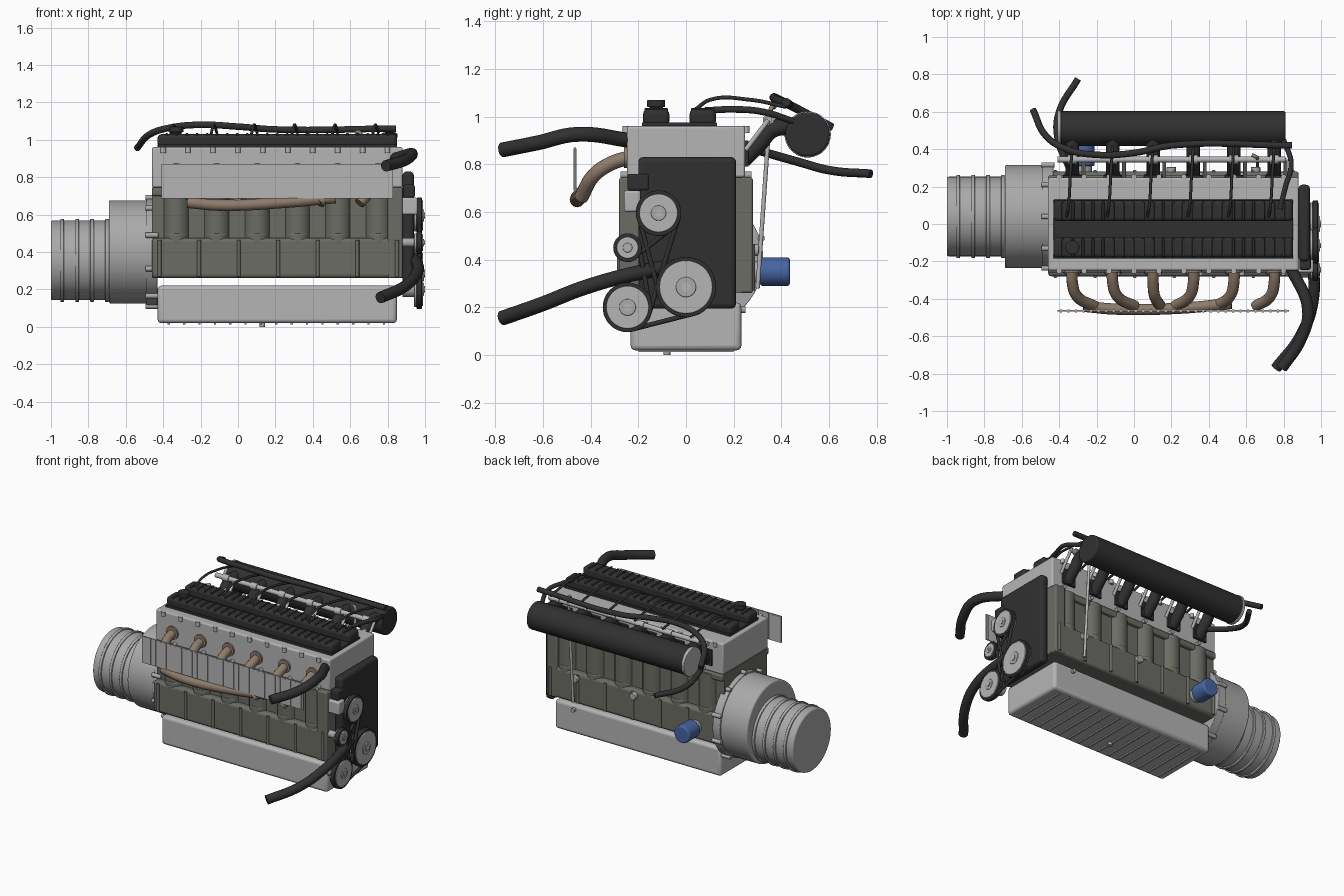
import bpy, math
from mathutils import Vector

if "Cube" in bpy.data.objects:
    bpy.data.objects.remove(bpy.data.objects["Cube"])


def material(name, red, green, blue):
    mat = bpy.data.materials.new(name)
    mat.use_nodes = True
    mat.diffuse_color = (red, green, blue, 1)
    mat.node_tree.nodes["Principled BSDF"].inputs["Base Color"].default_value = mat.diffuse_color
    return mat


BLACK = material("black plastic", .03, .03, .03)
LIGHT = material("light aluminium", .46, .46, .46)
GREY = material("housing grey", .4, .4, .4)
IRON = material("cast iron", .15, .15, .13)
TAN = material("exhaust tan", .27, .2, .14)
BLUE = material("filter blue", .06, .13, .36)
made = []


def finish(ob, name, mat, bevel):
    ob.name = name
    ob.data.materials.clear()
    ob.data.materials.append(mat)
    if bevel:
        modifier = ob.modifiers.new("bevel", "BEVEL")
        modifier.width, modifier.segments, modifier.limit_method = bevel, 3, "ANGLE"
    made.append(ob)


def box(name, x_range, y_range, z_range, mat, bevel=0):
    ranges = (x_range, y_range, z_range)
    bpy.ops.mesh.primitive_cube_add(size=1, location=[sum(pair) / 2 for pair in ranges])
    ob = bpy.context.object
    for vertex in ob.data.vertices:
        vertex.co = [co * (high - low) for co, (low, high) in zip(vertex.co, ranges)]
    finish(ob, name, mat, bevel)


def around(middle, half):
    return (middle - half, middle + half)


def rod(name, start, end, radius, mat, bevel=0, sides=32):
    start, end = Vector(start), Vector(end)
    along = end - start
    bpy.ops.mesh.primitive_cylinder_add(vertices=sides, radius=radius, depth=along.length,
                                        location=(start + end) / 2,
                                        rotation=along.to_track_quat("Z", "Y").to_euler())
    finish(bpy.context.object, name, mat, bevel)


def disc(name, x_range, centre, radius, mat, bevel=0, sides=48):
    rod(name, (x_range[0], *centre), (x_range[1], *centre), radius, mat, bevel, sides)


def tube(name, points, radius, mat):
    curve = bpy.data.curves.new(name, "CURVE")
    curve.dimensions, curve.bevel_depth, curve.bevel_resolution = "3D", radius, 4
    curve.use_fill_caps, curve.resolution_u = True, 8
    spline = curve.splines.new("BEZIER")
    spline.bezier_points.add(len(points) - 1)
    for point, co in zip(spline.bezier_points, points):
        point.co = co
        point.handle_left_type = point.handle_right_type = "AUTO"
    ob = bpy.data.objects.new(name, curve)
    bpy.context.collection.objects.link(ob)
    bpy.ops.object.select_all(action="DESELECT")
    bpy.context.view_layer.objects.active = ob
    ob.select_set(True)
    bpy.ops.object.convert(target="MESH")
    finish(bpy.context.object, name, mat, 0)


def spread(start, end, count):
    return [start + (end - start) * i / (count - 1) for i in range(count)]


# Shared levels and spacing
REAR, NOSE = -.46, .88
BLOCK_BASE, SKIRT_TOP, DECK, HEAD_TOP = .26, .475, .745, .96
LENGTH = (REAR, NOSE)
PORTS = spread(-.33, .75, 6)
FINE, SOFT, ROUND = .004, .01, .02
BOLT = .014

# Engine block: core, skirt, cylinder bulges and ribs
box("block_core", LENGTH, around(0, .235), (BLOCK_BASE, DECK), IRON)
box("block_skirt", LENGTH, around(0, .28), (BLOCK_BASE, SKIRT_TOP), IRON, ROUND)
box("block_deck", LENGTH, around(0, .26), (.7, DECK), IRON, SOFT)
box("block_front_wall", (.8, NOSE), around(0, .28), (BLOCK_BASE, DECK), IRON, SOFT)
for side in (-1, 1):
    for x in PORTS:
        y = side * .205
        rod("cylinder_bulge", (x, y, SKIRT_TOP), (x, y, DECK - SOFT), .072, IRON)
        rod("bulge_foot", (x, y + side * SOFT, .44), (x, y + side * SOFT, .5), .066, IRON, SOFT)
    for x in spread(-.42, .85, 7):
        y = side * .28
        rod("skirt_rib", (x, y, BLOCK_BASE + SOFT), (x, y, SKIRT_TOP - SOFT), SOFT, IRON)
    for x in spread(-.31, .8, 6):
        rod("deck_bolt", (x, side * .24, DECK + SOFT), (x, side * .275, DECK + SOFT), BOLT, GREY)

# Sump with cooling ribs, sensor and drain plug
box("oil_pan", (-.43, .85), around(0, .232), (.02, .22), LIGHT, ROUND)
for x in spread(-.37, .78, 15):
    box("pan_rib", around(x, .006), around(0, .2), (.012, .03), LIGHT)
rod("drain_plug", (.13, -.08, 0), (.13, -.08, .03), BOLT, GREY)
rod("pan_sensor", (.7, .22, .19), (.7, .25, .19), BOLT, GREY)

# Cylinder head and cam covers
box("cylinder_head", LENGTH, around(0, .248), (DECK, HEAD_TOP), LIGHT, SOFT)
for y in around(0, .252):
    for x in spread(-.4, .8, 10):
        rod("head_edge_bolt", (x, y, .93), (x, y, HEAD_TOP), BOLT, LIGHT)
box("cam_cover_base", (-.43, .85), (-.185, .13), (HEAD_TOP - FINE, .975), BLACK, FINE)
for y in (-.125, .07):
    box("cam_cover", (-.43, .85), around(y, .055), (HEAD_TOP, 1.03), BLACK, ROUND)
    for x in spread(-.38, .8, 23):
        box("cover_rib", around(x, .007), around(y, .05), (.98, 1.035), BLACK, FINE)
rod("oil_filler_neck", (-.33, -.125, 1), (-.33, -.125, 1.05), .028, BLACK)
rod("oil_filler_cap", (-.33, -.125, 1.04), (-.33, -.125, 1.07), .038, BLACK, FINE)

# Bell housing and gearbox
BELL, GEARBOX = (.04, .4), (.04, .355)
disc("bell_housing", (-.69, REAR), BELL, .276, GREY, SOFT)
disc("bell_flange", around(REAR, .03), BELL, .284, GREY, FINE)
disc("gearbox", (-1, -.68), GEARBOX, .213, GREY, SOFT)
for x in spread(-.94, -.7, 4):
    disc("gearbox_rib", around(x, SOFT), GEARBOX, .222, GREY, FINE)
for turn in spread(.05, .95, 10):
    angle = math.tau * turn
    spot = (BELL[0] + .29 * math.cos(angle), BELL[1] + .29 * math.sin(angle))
    disc("bell_bolt", around(REAR, .035), spot, BOLT, GREY, FINE)

# Timing cover and pulleys
box("timing_cover", (NOSE, .94), (-.2, .21), (.195, .83), BLACK, ROUND)
IDLER, TENSIONER, ACCESSORY, CRANK = (-.115, .595), (-.245, .45), (-.245, .2), (0, .285)
PULLEYS = {"idler": (IDLER, .095), "tensioner": (TENSIONER, .06),
           "accessory": (ACCESSORY, .104), "crank": (CRANK, .126)}
for name, (centre, radius) in PULLEYS.items():
    disc(name + "_shaft", (NOSE, .96), centre, radius * .4, GREY)
    disc(name + "_back", (.942, .955), centre, radius - SOFT, LIGHT, FINE)
    disc(name + "_belt_wrap", (.955, .984), centre, radius, BLACK, FINE)
    disc(name + "_face", (.95, .99), centre, radius - .015, LIGHT, FINE)
    disc(name + "_hub", (.98, .995), centre, radius / 3, GREY, FINE)
    disc(name + "_nut", (.98, 1), centre, radius / 6, LIGHT, sides=6)


# Belt spans run tangent between neighbouring pulleys
def belt_span(first, second, first_side, second_side):
    (start, start_radius), (end, end_radius) = PULLEYS[first], PULLEYS[second]
    start, end = Vector(start), Vector(end)
    across = (end - start).normalized().orthogonal()
    start = start + across * first_side * (start_radius - SOFT)
    end = end + across * second_side * (end_radius - SOFT)
    rod("belt_span", (.97, *start), (.97, *end), SOFT, BLACK)


belt_span("idler", "accessory", 1, 1)
belt_span("idler", "crank", -1, -1)
belt_span("idler", "tensioner", 1, 1)
belt_span("tensioner", "accessory", 1, 1)
belt_span("accessory", "crank", -1, -1)

# Thermostat housing and coolant hoses
box("thermostat_housing", (.87, .96), (-.26, -.19), (.6, .69), LIGHT, SOFT)
box("thermostat_cap", (.885, .945), (-.245, -.155), (.69, .76), BLACK, SOFT)
tube("upper_hose", [(.84, -.235, .9), (.93, -.46, .925), (.89, -.62, .89), (.79, -.77, .86)], .031, BLACK)
tube("lower_hose", [(.92, 0, .38), (.955, -.2, .345), (.955, -.42, .285),
                    (.89, -.6, .215), (.76, -.77, .155)], .031, BLACK)

# Exhaust branches, collector and heat shield
for x in PORTS:
    end = x + (.12 if x < 0 else .04 if x < .2 else -.1)
    tube("exhaust_branch", [(x, -.23, .83), (x, -.31, .805), (x * .8 + end * .2, -.385, .755),
                            (end, -.44, .66)], .03, TAN)
    rod("exhaust_flange", (x, -.24, .83), (x, -.26, .83), .045, TAN)
tube("exhaust_collector", [(-.27, -.44, .665), (-.1, -.455, .65), (.25, -.45, .665), (.52, -.425, .69)], .03, TAN)
box("heat_shield", (-.41, .83), around(-.465, FINE), (.685, .87), LIGHT)
for x in spread(-.39, .81, 31):
    box("shield_rib", around(x, .006), around(-.465, .007), (.69, .865), LIGHT)

# Intake plenum, runners, injector rail and plug wires
PLENUM, RAIL = (.51, .925), (.345, .985)
disc("intake_plenum", (-.4, .81), PLENUM, .093, BLACK, SOFT)
disc("plenum_end_ring", around(-.4, SOFT), PLENUM, .097, LIGHT, FINE)
disc("injector_rail", (-.41, .81), RAIL, .016, LIGHT)
for x in PORTS:
    tube("intake_runner", [(x, .24, .82), (x, .305, .885), (x, .36, .945), (x, .46, .96)], .036, BLACK)
    box("intake_flange", around(x, .05), (.245, .262), (.79, .9), BLACK, FINE)
    rod("injector", (x + .06, *RAIL), (x + .06, .25, .86), SOFT, LIGHT)
    disc("rail_collar", around(x, .025), RAIL, .023, LIGHT)
    tube("plug_wire", [(x - .03, .04, 1.03), (x - .02, .1, 1.07), (x - SOFT, .27, 1.07),
                       (x, .42, 1.04)], .008, BLACK)

# Vacuum and breather hoses
tube("breather_hose", [(-.54, .61, .955), (-.47, .47, 1.03), (-.36, .4, 1.065), (-.2, .37, 1.08),
                       (0, .38, 1.07), (.2, .42, 1.055), (.845, .42, 1.06)], .018, BLACK)
tube("return_hose", [(-.3, .775, .76), (-.4, .6, .775), (-.41, .47, .81), (-.33, .26, .87)], .018, BLACK)
tube("cover_vent_hose", [(.78, .08, 1.025), (.81, .2, 1.03), (.84, .32, 1.02), (.8, .45, .98)], BOLT, BLACK)

# Dipstick, oil filter and side plugs
rod("dipstick", (.66, .3, .28), (.66, .35, .99), .009, LIGHT)
tube("dipstick_handle", [(.66, .35, .98), (.65, .36, 1.04), (.63, .37, 1.04)], SOFT, TAN)
rod("filter_mount", (-.27, .26, .35), (-.27, .32, .35), .045, GREY)
rod("oil_filter", (-.27, .31, .35), (-.27, .435, .35), .06, BLUE, SOFT)
for x in (.2, .65):
    rod("side_plug", (x, .27, .44), (x, .305, .44), .025, GREY, FINE)

# Smooth round surfaces, keep edges crisp
bpy.ops.object.select_all(action="DESELECT")
for ob in made:
    ob.select_set(True)
bpy.context.view_layer.objects.active = made[0]
bpy.ops.object.shade_smooth_by_angle(angle=math.radians(35))
